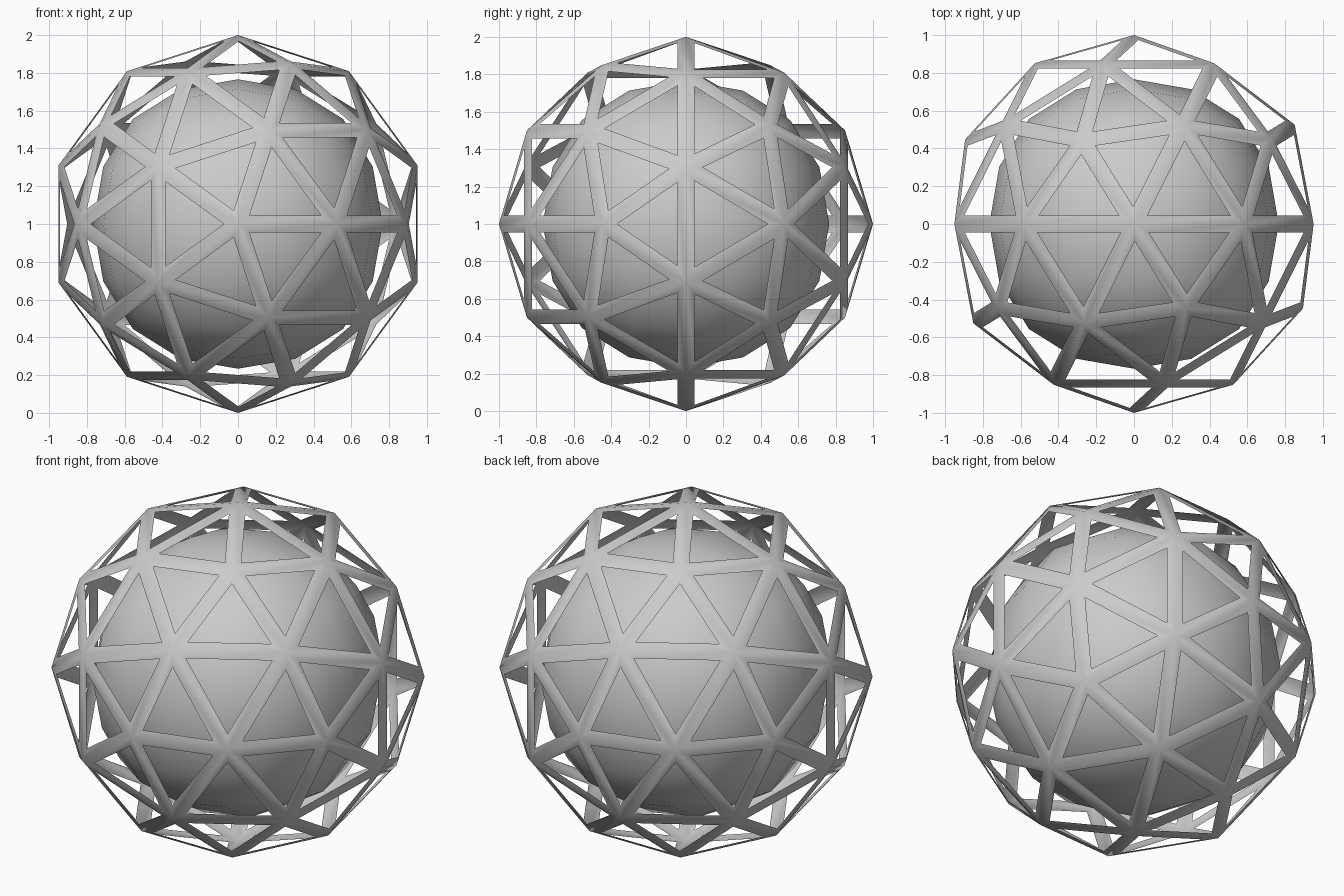
import bpy
import bmesh
from math import radians
from mathutils import Matrix

if "Cube" in bpy.data.objects:
    bpy.data.objects.remove(bpy.data.objects["Cube"])

CENTRE = (0, 0, 1)


def add_object(name, bm):
    for f in bm.faces:
        f.smooth = True
    mesh = bpy.data.meshes.new(name)
    bm.to_mesh(mesh)
    bm.free()
    obj = bpy.data.objects.new(name, mesh)
    obj.location = CENTRE
    bpy.context.collection.objects.link(obj)
    return obj


# Outer geodesic cage: icosphere with every face inset and its middle removed
bm = bmesh.new()
bmesh.ops.create_icosphere(bm, subdivisions=2, radius=1.0,
                           matrix=Matrix.Rotation(radians(90), 4, 'X'))
rims = bmesh.ops.inset_individual(bm, faces=bm.faces[:], thickness=0.045,
                                  use_even_offset=True)["faces"]
rims = set(rims)
panels = [f for f in bm.faces if f not in rims]
bmesh.ops.delete(bm, geom=panels, context='FACES_ONLY')
add_object("geodesic_cage", bm)

# Inner ball: rounded cube, slightly fuller on the diagonals
bm = bmesh.new()
bmesh.ops.create_cube(bm, size=1.825)
ball = add_object("inner_ball", bm)
subsurf = ball.modifiers.new("round", 'SUBSURF')
subsurf.levels = subsurf.render_levels = 2
